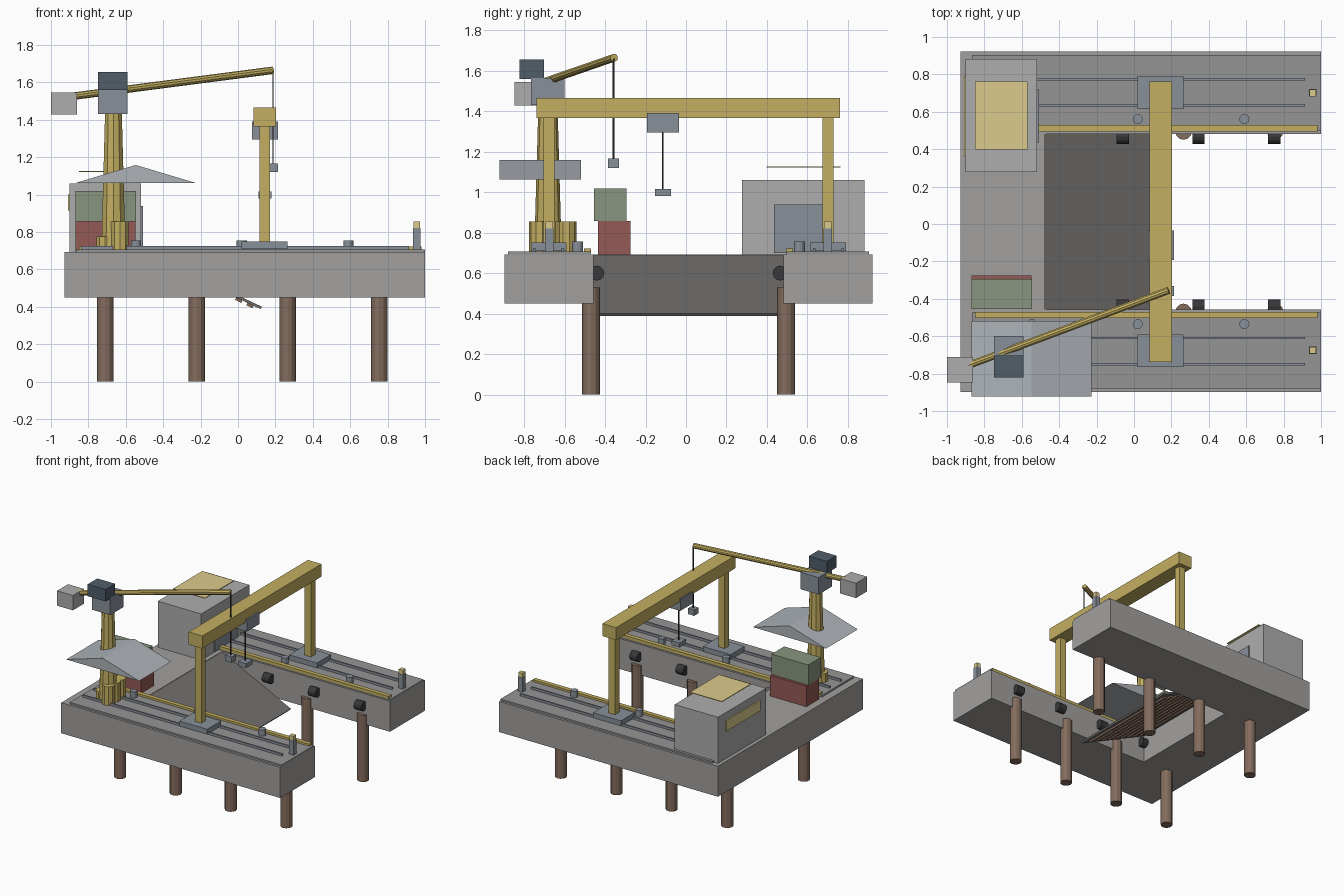
import bpy, bmesh, math
from mathutils import Vector

if "Cube" in bpy.data.objects:
    bpy.data.objects.remove(bpy.data.objects["Cube"])

CY = 0.0125  # dock centre line


def mat(name, r, g, b):
    m = bpy.data.materials.new(name)
    m.diffuse_color = (r, g, b, 1)
    m.use_nodes = True
    m.node_tree.nodes["Principled BSDF"].inputs["Base Color"].default_value = m.diffuse_color
    return m


CONCRETE = mat("concrete", .36, .35, .34)
DARK = mat("dark_concrete", .17, .165, .16)
PLATE = mat("deck_plate", .30, .30, .30)
STEEL = mat("steel", .25, .28, .32)
BLACK = mat("rubber", .04, .04, .045)
YELLOW = mat("yellow_paint", .55, .43, .12)
PALE = mat("pale_yellow", .72, .60, .26)
WOOD = mat("timber", .23, .15, .11)
RED = mat("red_paint", .30, .10, .09)
GREEN = mat("green_paint", .25, .30, .21)
NAVY = mat("dark_glass", .08, .11, .14)
GREY = mat("light_grey", .42, .42, .42)
ROOF = mat("roof_grey", .42, .45, .48)


def finish(name, bm, material):
    bmesh.ops.recalc_face_normals(bm, faces=bm.faces)
    me = bpy.data.meshes.new(name)
    bm.to_mesh(me)
    bm.free()
    me.materials.append(material)
    ob = bpy.data.objects.new(name, me)
    bpy.context.collection.objects.link(ob)
    return ob


def box(name, x0, x1, y0, y1, z0, z1, material):
    bm = bmesh.new()
    bmesh.ops.create_cube(bm, size=1)
    for v in bm.verts:
        v.co = ((x0 + x1) / 2 + v.co.x * (x1 - x0), (y0 + y1) / 2 + v.co.y * (y1 - y0),
                (z0 + z1) / 2 + v.co.z * (z1 - z0))
    return finish(name, bm, material)


def rod(name, a, b, r, material, sides=12, r2=None):
    a, b = Vector(a), Vector(b)
    bm = bmesh.new()
    bmesh.ops.create_cone(bm, cap_ends=True, segments=sides, radius1=r,
                          radius2=r if r2 is None else r2, depth=(b - a).length)
    q = (b - a).to_track_quat('Z', 'Y')
    for v in bm.verts:
        v.co = q @ v.co + (a + b) / 2
    return finish(name, bm, material)


def prism(name, pts, offset, material):
    bm = bmesh.new()
    f = bm.faces.new([bm.verts.new(p) for p in pts])
    ext = bmesh.ops.extrude_face_region(bm, geom=[f])
    bmesh.ops.translate(bm, vec=offset,
                        verts=[v for v in ext["geom"] if isinstance(v, bmesh.types.BMVert)])
    return finish(name, bm, material)


def mbox(name, side, x0, x1, d0, d1, z0, z1, material):
    """Box at distance d0..d1 from the dock centre line, on side -1 or 1."""
    y = sorted((CY + side * d0, CY + side * d1))
    return box(name, x0, x1, y[0], y[1], z0, z1, material)


# U-shaped dock
o, i = .91, .47
outline = [(-.928, -o), (1, -o), (1, -i), (-.48, -i), (-.48, i), (1, i), (1, o), (-.928, o)]
prism("dock", [(x, y + CY, .45) for x, y in outline], (0, 0, .243), CONCRETE)

# Slipway ramp with cross slats underneath
prism("slipway", [(-.48, CY - i, .69), (.128, CY - i, .40), (.12, CY - i, .388), (-.48, CY - i, .672)],
      (0, 2 * i, 0), DARK)
for k in range(9):
    x = -.42 + k * .06
    z = .69 - (x + .48) * .477 - .024
    s = box("slipway_slat", -.018, .018, -.43, .43, -.009, .009, WOOD)
    s.location = (x + .005, CY, z)
    s.rotation_euler.y = math.atan(.477)

for s, tag in ((-1, "front"), (1, "back")):
    # Deck plate, crane rails and yellow edge strip
    mbox(tag + "_deck_plate", s, -.865, 1, .485, .892, .69, .706, PLATE)
    for d in (.622, .762):
        mbox(tag + "_rail", s, -.84, .915, d - .006, d + .006, .70, .724, STEEL)
    mbox(tag + "_edge_strip", s, -.85, .98, .482, .516, .70, .722, YELLOW)
    # Piles
    for x in (-.71, -.22, .265, .755):
        rod(tag + "_pile", (x, CY + s * .482, 0), (x, CY + s * .482, .53), .044, WOOD)
    # Fenders and bollards
    for x in (-.465, -.06, .345, .75):
        y = CY + s * .453
        rod(tag + "_fender", (x - .033, y, .6), (x + .033, y, .6), .037, BLACK)
    for x in (-.545, .02, .59):
        y = CY + s * .548
        rod(tag + "_bollard", (x, y, .70), (x, y, .755), .027, STEEL)
    # Lamp posts
    mbox(tag + "_lamp_post", s, .935, .975, .668, .708, .70, .82, STEEL)
    mbox(tag + "_lamp", s, .937, .973, .67, .706, .82, .855, PALE)
    # Gantry bogie and leg
    mbox(tag + "_gantry_base", s, .02, .265, .602, .778, .71, .75, STEEL)
    mbox(tag + "_gantry_leg", s, .115, .17, .662, .717, .75, 1.37, YELLOW)

# Gantry beam, leg caps are part of the beam line; trolley and hook
box("gantry_beam", .082, .202, -.738, .762, 1.365, 1.465, YELLOW)
box("trolley", .075, .214, -.192, -.035, 1.295, 1.39, STEEL)
rod("trolley_cable", (.144, -.114, 1.01), (.144, -.114, 1.3), .004, BLACK, 6)
box("trolley_hook_block", .109, .179, -.154, -.075, .98, 1.015, STEEL)

# Tower crane
cx, cy = -.666, -.682
rod("crane_tower", (cx, cy, .70), (cx, cy, 1.44), .068, YELLOW, 10, .047)
for x, y, h in ((-.632, -.725, .855), (-.632, -.592, .855), (-.632, -.66, .855), (-.71, -.69, .775)):
    rod("crane_foot_drum", (x, y, .70), (x, y, h), .05, YELLOW, 10)
box("crane_head", -.748, -.59, -.765, -.6, 1.43, 1.565, STEEL)
box("crane_cab", -.748, -.59, -.822, -.702, 1.56, 1.655, NAVY)
rod("crane_jib", (-.91, -.765, 1.522), (.185, -.355, 1.664), .02, YELLOW, 10)
box("crane_counterweight", -1, -.86, -.848, -.71, 1.427, 1.545, GREY)
rod("crane_cable", (.187, -.358, 1.16), (.187, -.358, 1.66), .004, BLACK, 6)
box("crane_hook_block", .16, .214, -.385, -.331, 1.12, 1.166, STEEL)

# Pitched roof around the crane tower
prism("work_roof", [(-.868, -.921, 1.062), (-.226, -.921, 1.062), (-.547, -.921, 1.158)],
      (0, .402, 0), ROOF)

# Control cabin
box("cabin", -.90, -.518, .277, .883, .69, 1.06, GREY)
box("cabin_door", -.53, -.508, .435, .72, .70, .94, STEEL)
box("cabin_side_window", -.91, -.89, .36, .79, .915, 1.0, PALE)
box("cabin_roof_panel", -.85, -.57, .398, .763, 1.121, 1.127, PALE)

# Stacked containers
box("lower_container", -.868, -.548, -.435, -.275, .69, .857, RED)
box("upper_container", -.87, -.546, -.455, -.295, .857, 1.018, GREEN)
